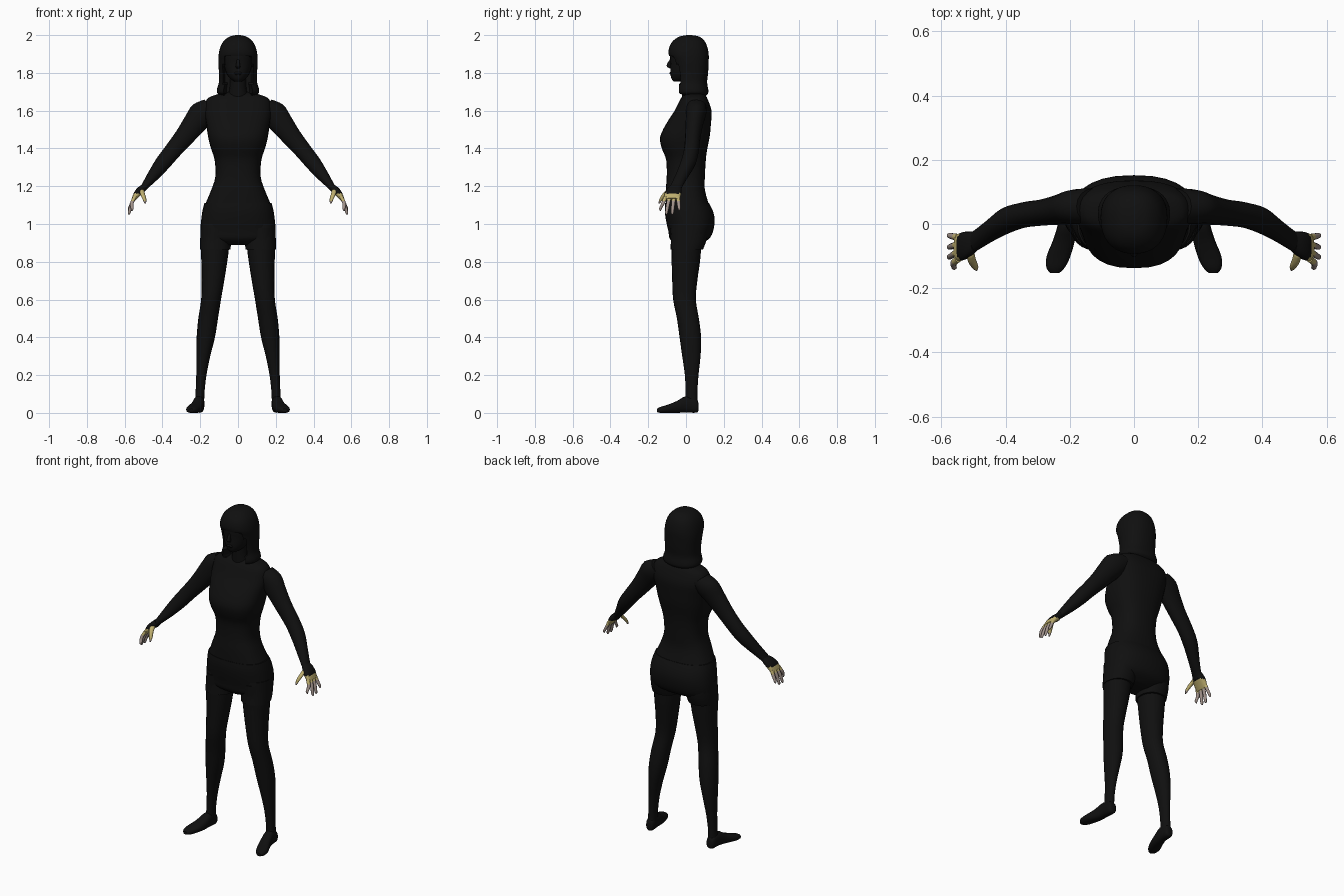
import bpy, math
from mathutils import Vector

X, Y, Z = Vector((1, 0, 0)), Vector((0, 1, 0)), Vector((0, 0, 1))


def material(name, rgb):
    m = bpy.data.materials.new(name)
    m.diffuse_color = (*rgb, 1)
    return m


BLACK = material("soft black", (0.005, 0.005, 0.005))
GOLD = material("pale gold", (0.52, 0.43, 0.16))
GREY = material("pinkish grey", (0.36, 0.29, 0.26))


def spline(keys, steps):
    """Smooth curve through rows of equal length."""
    out = []
    for i in range(len(keys) - 1):
        p = [keys[max(i - 1, 0)], keys[i], keys[i + 1], keys[min(i + 2, len(keys) - 1)]]
        for s in range(steps):
            t = s / steps
            out.append([0.5 * (2 * b + (c - a) * t + (2 * a - 5 * b + 4 * c - d) * t * t
                               + (3 * b - a - 3 * c + d) * t ** 3) for a, b, c, d in zip(*p)])
    return out + [list(keys[-1])]


def loft(name, keys, u=X, v=Y, n=24, power=2.0, steps=3, mats=(BLACK,), rule=None, warp=None, mirror=False):
    """Skin closed rings; each key is x, y, z, radius along u, radius along v."""
    verts, faces = [], []
    rows = spline(keys, steps)
    for x, y, z, a, b in rows:
        for k in range(n):
            c, s = math.cos(k * math.tau / n), math.sin(k * math.tau / n)
            p = Vector((x, y, z)) + u * a * math.copysign(abs(c) ** (2 / power), c) \
                + v * b * math.copysign(abs(s) ** (2 / power), s)
            verts.append(warp(p) if warp else p)
    for r in range(len(rows) - 1):
        for k in range(n):
            q = (k + 1) % n
            faces.append((r * n + k, r * n + q, (r + 1) * n + q, (r + 1) * n + k))
    faces += [tuple(range(n)), tuple(range((len(rows) - 1) * n, len(rows) * n))]
    me = bpy.data.meshes.new(name)
    me.from_pydata(verts, [], faces)
    for m in mats:
        me.materials.append(m)
    if rule:
        for f in me.polygons:
            f.material_index = rule(f.center)
    ob = bpy.data.objects.new(name, me)
    bpy.context.collection.objects.link(ob)
    bpy.ops.object.select_all(action='DESELECT')
    ob.select_set(True)
    bpy.context.view_layer.objects.active = ob
    bpy.ops.object.mode_set(mode='EDIT')
    bpy.ops.mesh.select_all(action='SELECT')
    bpy.ops.mesh.normals_make_consistent(inside=False)
    bpy.ops.object.mode_set(mode='OBJECT')
    bpy.ops.object.shade_smooth_by_angle(angle=math.radians(45))
    if mirror:
        md = ob.modifiers.new("Mirror", 'MIRROR')
        md.use_axis[0] = True
        md.merge_threshold = 1e-5
    return ob


def profile(rows):
    """Turn z, half width, front y, back y into centred ring keys."""
    return [(0, (f + b) / 2, z, w, (b - f) / 2) for z, w, f, b in rows]


# Torso with chest, waist and shoulders
loft("torso", profile([
    (1.70, .05, .01, .08), (1.685, .115, -.01, .10), (1.66, .165, -.03, .115), (1.60, .178, -.06, .135),
    (1.53, .168, -.105, .132), (1.46, .158, -.137, .125), (1.40, .143, -.128, .113),
    (1.34, .124, -.105, .105), (1.25, .12, -.102, .10), (1.18, .142, -.107, .10), (1.09, .18, -.107, .125)]),
    power=2.5, n=28)

# Shorts: hips plus a cuff on each thigh
loft("shorts", profile([
    (1.11, .178, -.11, .122), (1.07, .188, -.112, .142), (1.02, .195, -.106, .152), (.96, .198, -.093, .143),
    (.92, .185, -.085, .12), (.89, .08, -.05, .07)]), power=2.4, n=28)
loft("shorts_cuff", [(.11, .02, 1.0, .088, .10), (.117, .015, .92, .083, .095), (.12, .004, .865, .08, .086)],
     mirror=True, power=2.2)

# Legs
legs = [(.98, .04, .19, -.085, .10), (.88, .047, .197, -.078, .082), (.80, .057, .194, -.076, .074),
        (.70, .073, .192, -.073, .06), (.60, .09, .195, -.068, .052), (.50, .106, .21, -.048, .068),
        (.40, .122, .219, -.034, .08), (.30, .147, .22, -.02, .077), (.20, .167, .221, -.006, .066),
        (.10, .178, .225, -.002, .06), (.03, .178, .23, -.005, .063)]
loft("leg", [((a + b) / 2, (f + k) / 2, z, (b - a) / 2, (k - f) / 2) for z, a, b, f, k in legs],
     mirror=True, power=2.1, n=20)

# Feet
loft("foot", [(.203, .066, .03, .014, .018), (.204, .055, .037, .025, .036), (.208, .0, .045, .029, .043),
              (.218, -.05, .031, .034, .031), (.235, -.10, .021, .037, .021), (.244, -.135, .016, .029, .016),
              (.247, -.153, .013, .014, .009)], u=X, v=Z, power=2.5, n=16, mirror=True)

# Arms
across = Vector((.79, 0, .62))
loft("arm", [(.13, .055, 1.62, .062, .055), (.185, .054, 1.587, .07, .054), (.23, .045, 1.532, .062, .047),
             (.285, .036, 1.46, .052, .041), (.345, .028, 1.388, .045, .040), (.40, .010, 1.32, .041, .041),
             (.45, -.022, 1.255, .031, .035), (.497, -.054, 1.195, .018, .033), (.51, -.06, 1.175, .016, .034)],
     u=across, v=Y, n=16, mirror=True)

# Palms: dark sleeve edge above, pale glove below
loft("palm", [(.495, -.055, 1.20, .016, .03), (.515, -.063, 1.18, .02, .040), (.535, -.07, 1.158, .018, .044),
              (.553, -.074, 1.13, .011, .041)], u=across, v=Y, n=16, power=2.6, steps=4, mirror=True,
     mats=(BLACK, GOLD), rule=lambda c: 0 if c.z > 1.163 else 1)

# Fingers with grey tips, and thumb
for i, (y0, y1, tip) in enumerate([(-.108, -.135, 1.07), (-.086, -.103, 1.05), (-.063, -.072, 1.05), (-.042, -.036, 1.072)]):
    xt = .56 if i == 0 else .575
    loft(f"finger_{i + 1}", [(.546, y0, 1.145, .011, .011), (.562, (y0 + y1) / 2, 1.11, .010, .010),
                             (xt, y1, tip + .012, .008, .008), (xt + .002, y1, tip, .003, .003)],
         n=10, mirror=True, mats=(GOLD, GREY), rule=lambda c: 0 if c.z > 1.122 else 1)
loft("thumb", [(.512, -.085, 1.182, .014, .017), (.505, -.112, 1.158, .013, .014), (.495, -.132, 1.13, .010, .010),
               (.491, -.142, 1.108, .004, .004)], n=10, mirror=True, mats=(GOLD, GREY),
     rule=lambda c: 0 if c.z > 1.122 else 1)

# Neck, face and nose
loft("neck", profile([(1.80, .045, -.03, .06), (1.73, .043, -.025, .06), (1.67, .055, -.02, .085)]), n=16)
loft("face", profile([(1.95, .06, -.075, .08), (1.90, .078, -.085, .09), (1.85, .076, -.082, .09),
                      (1.80, .062, -.083, .07), (1.77, .042, -.077, .04), (1.755, .02, -.066, .0)]), power=2.2)
loft("nose", [(0, -.080, 1.872, .007, .005), (0, -.089, 1.845, .010, .013), (0, -.088, 1.832, .012, .012),
              (0, -.080, 1.822, .006, .004)], n=10)
loft("lips", [(0, -.080, 1.806, .012, .003), (0, -.082, 1.798, .021, .007), (0, -.079, 1.789, .012, .003)], n=10)


# Bobbed hair, hollowed at the front below the fringe
def face_opening(p):
    if p.z < 1.885 and abs(p.x) < .07 and p.y < .02:
        p.y = .02
    return p


loft("hair", profile([
    (2.0, .012, .005, .03), (1.992, .045, -.035, .07), (1.97, .074, -.068, .097), (1.94, .092, -.087, .112),
    (1.90, .102, -.092, .12), (1.86, .104, -.075, .12), (1.80, .101, -.06, .117), (1.75, .101, -.055, .112),
    (1.71, .112, -.056, .118), (1.69, .106, -.05, .116), (1.675, .075, -.02, .10)]),
    n=36, power=2.3, steps=4, warp=face_opening)
